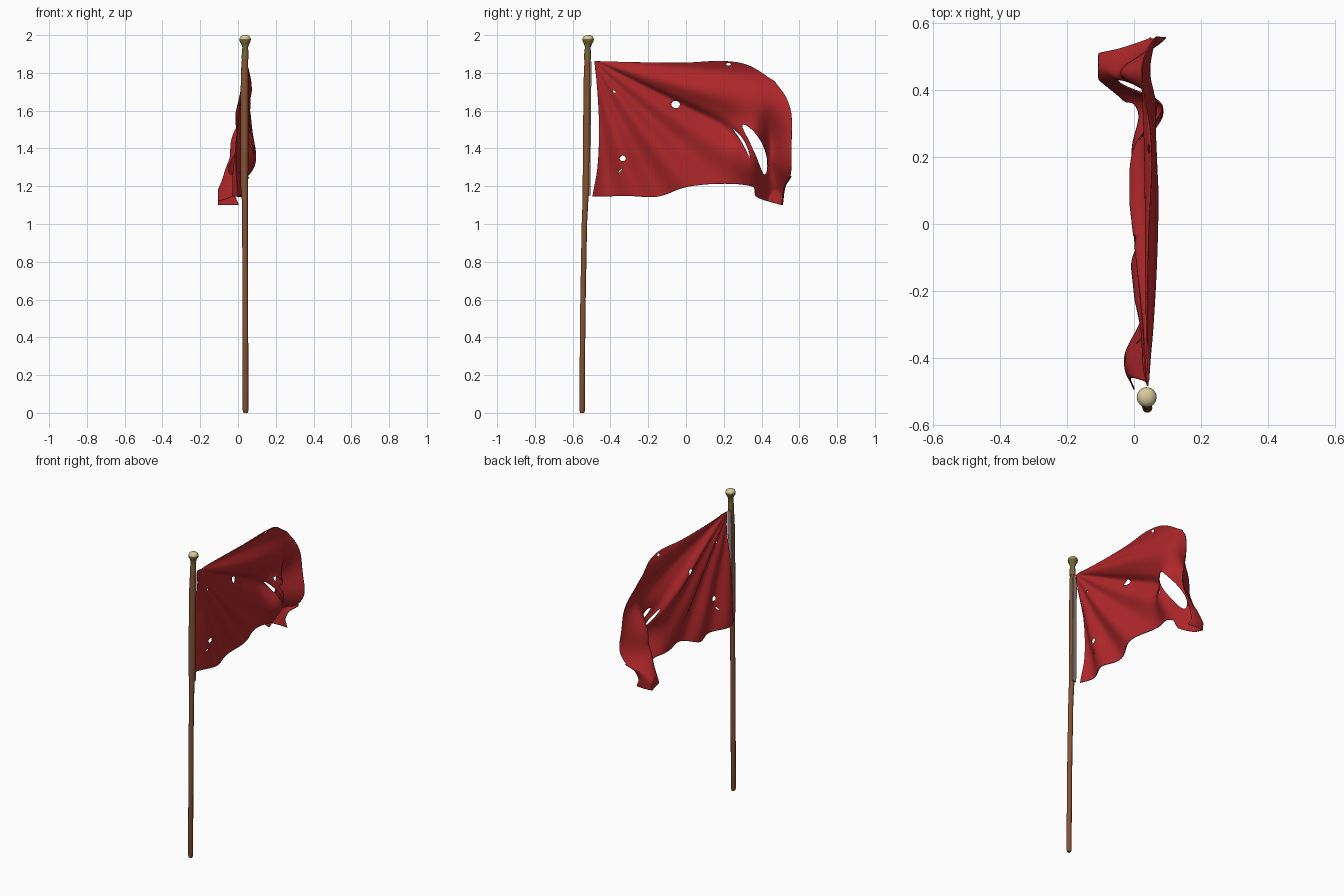
import bpy, bmesh, math
from mathutils import Vector

if "Cube" in bpy.data.objects:
    bpy.data.objects.remove(bpy.data.objects["Cube"])


def material(name, rgb):
    m = bpy.data.materials.new(name)
    m.diffuse_color = (*rgb, 1)
    m.use_nodes = True
    m.node_tree.nodes["Principled BSDF"].inputs["Base Color"].default_value = m.diffuse_color
    return m


RED = material("red cloth", (0.43, 0.020, 0.023))
BROWN = material("brown wood", (0.235, 0.088, 0.034))
OLIVE = material("dark brass", (0.18, 0.14, 0.035))
CREAM = material("pale brass", (0.68, 0.59, 0.33))
GREY = material("grey binding", (0.30, 0.22, 0.20))


def finish(bm, name, mats, angle=40):
    me = bpy.data.meshes.new(name)
    bm.to_mesh(me)
    bm.free()
    ob = bpy.data.objects.new(name, me)
    bpy.context.collection.objects.link(ob)
    for m in mats:
        me.materials.append(m)
    bpy.ops.object.select_all(action='DESELECT')
    ob.select_set(True)
    bpy.context.view_layer.objects.active = ob
    bpy.ops.object.shade_smooth_by_angle(angle=math.radians(angle))
    return ob


def lathe(name, rings, sides, mats, rule=None):
    """Stack of horizontal rings (x, y, z, radius), capped at both ends."""
    bm = bmesh.new()
    loops = []
    for x, y, z, r in rings:
        loops.append([bm.verts.new((x + r * math.cos(2 * math.pi * i / sides),
                                    y + r * math.sin(2 * math.pi * i / sides), z))
                      for i in range(sides)])
    for a, b in zip(loops, loops[1:]):
        for i in range(sides):
            j = (i + 1) % sides
            bm.faces.new((a[i], a[j], b[j], b[i]))
    bm.faces.new(loops[0][::-1])
    bm.faces.new(loops[-1])
    bm.normal_update()
    if rule:
        for f in bm.faces:
            f.material_index = rule(f)
    return finish(bm, name, mats)


# Slightly crooked wooden pole, thicker where the cloth is tied
lathe("pole", [(0.04, -0.55, 0.0, 0.011), (0.04, -0.55, 0.012, 0.015),
               (0.039, -0.547, 0.5, 0.015), (0.037, -0.538, 1.0, 0.015),
               (0.036, -0.532, 1.13, 0.016), (0.034, -0.528, 1.2, 0.020),
               (0.034, -0.525, 1.5, 0.021), (0.035, -0.522, 1.8, 0.020),
               (0.037, -0.521, 1.88, 0.016)], 10, [BROWN])

# Metal neck and rounded knob
lathe("finial", [(0.037, -0.521, 1.872, 0.018), (0.038, -0.521, 1.90, 0.018),
                 (0.038, -0.52, 1.935, 0.015), (0.038, -0.519, 1.955, 0.022),
                 (0.038, -0.518, 1.966, 0.029), (0.038, -0.518, 1.980, 0.030),
                 (0.038, -0.518, 1.991, 0.026), (0.038, -0.518, 1.998, 0.016),
                 (0.038, -0.518, 2.0, 0.005)], 16, [OLIVE, CREAM],
      lambda f: int(f.calc_center_median().z > 1.981))

# Binding strip on the cloth side of the pole
bm = bmesh.new()
bmesh.ops.create_cube(bm, size=1)
for v in bm.verts:
    top = v.co.z > 0
    v.co = Vector((0.034 + v.co.x * 0.026,
                   (-0.505 if top else -0.511) + v.co.y * 0.009,
                   1.86 if top else 1.15))
finish(bm, "binding_strip", [GREY])


# ---- Cloth ----
def sample(points, t):
    """Smooth curve through points, evaluated by chord length."""
    p = [Vector(q) for q in points]
    d = [(b - a).length for a, b in zip(p, p[1:])]
    s = t * sum(d)
    i = 0
    while i < len(d) - 1 and s > d[i]:
        s -= d[i]
        i += 1
    k = min(1, s / d[i])
    m0 = (p[i + 1] - p[i - 1]) / (d[i] + d[i - 1]) * d[i] if i else p[1] - p[0]
    m1 = ((p[i + 2] - p[i]) / (d[i] + d[i + 1]) * d[i]
          if i + 2 < len(p) else p[i + 1] - p[i])
    return ((2*k**3 - 3*k*k + 1) * p[i] + (k**3 - 2*k*k + k) * m0
            + (3*k*k - 2*k**3) * p[i + 1] + (k**3 - k*k) * m1)


# Outline of the cloth as (y, z)
TOP = [(-0.485, 1.862), (-0.2, 1.855), (0.0, 1.854), (0.2, 1.862),
       (0.33, 1.84), (0.47, 1.755)]
FLY = [(0.505, 1.10), (0.52, 1.2), (0.553, 1.26), (0.558, 1.42),
       (0.558, 1.58), (0.53, 1.67), (0.47, 1.755)]
HOIST = [(-0.495, 1.145), (-0.468, 1.3), (-0.46, 1.5), (-0.468, 1.7), (-0.485, 1.862)]
HEM = [(-0.495, 1.145), (-0.3, 1.148), (-0.15, 1.145), (0.0, 1.195), (0.18, 1.213),
       (0.355, 1.197), (0.372, 1.145), (0.505, 1.10)]


def gauss(y, z, cy, cz, sy, sz):
    return math.exp(-((y - cy) / sy) ** 2 - ((z - cz) / sz) ** 2)


def billow(y, z):
    """Sideways displacement: folds fanning from the upper tie plus large curls."""
    dy, dz = y + 0.50, 1.875 - z
    r, phi = math.hypot(dy, dz), math.atan2(dz, dy)
    grow = min(1.25, r / 0.5)
    ridge = 0.44 + 0.25 * max(0, r - 0.75)
    side = math.tanh((ridge - phi) / 0.03)
    x = 0.043 - 0.036 * dz * grow
    x += 0.019 * grow * side * math.exp(-((phi - ridge) / 0.26) ** 2)
    x += 0.015 * grow * math.sin(phi * 19 + 1.9 + 1.2 * r)
    x += 0.006 * grow * math.sin(phi * 9 + 5 * y)
    x -= 0.022 * math.exp(-((y + 0.47) / 0.09) ** 2) * min(1, max(0, dz) / 0.3)
    x += 0.075 * gauss(y, z, 0.345, 1.38, 0.08, 0.17)
    x -= 0.075 * gauss(y, z, 0.445, 1.38, 0.05, 0.17)
    x -= 0.125 * gauss(y, z, 0.49, 1.09, 0.10, 0.22)
    x += 0.085 * gauss(y, z, 0.575, 1.37, 0.065, 0.17)
    return max(-0.105, min(0.105, x))


# Tears: centre y, z, half length, half width, tilt in degrees, bend
HOLES = [(0.225, 1.846, 0.013, 0.008, 0, 0), (-0.055, 1.633, 0.023, 0.020, 10, 0),
         (-0.335, 1.347, 0.017, 0.015, 0, 0), (-0.38, 1.70, 0.009, 0.006, -60, 0),
         (-0.35, 1.28, 0.018, 0.004, 50, 0), (0.375, 1.40, 0.145, 0.029, -66, 1.2),
         (0.300, 1.43, 0.095, 0.008, -60, 1.5)]


def to_hole(h, y, z):
    c, s = math.cos(math.radians(h[4])), math.sin(math.radians(h[4]))
    a = c * (y - h[0]) + s * (z - h[1])
    b = -s * (y - h[0]) + c * (z - h[1]) + h[5] * (a * a - h[2] ** 2 / 3)
    return a / h[2], b / h[3]


def from_hole(h, a, b):
    c, s = math.cos(math.radians(h[4])), math.sin(math.radians(h[4]))
    a *= h[2]
    b = b * h[3] - h[5] * (a * a - h[2] ** 2 / 3)
    return h[0] + c * a - s * b, h[1] + s * a + c * b


NU, NV = 170, 110
us, vs = [i / NU for i in range(NU + 1)], [j / NV for j in range(NV + 1)]
top, hem = [sample(TOP, u) for u in us], [sample(HEM, u) for u in us]
hoist, fly = [sample(HOIST, v) for v in vs], [sample(FLY, v) for v in vs]
bm = bmesh.new()
grid = []
for i, u in enumerate(us):
    col = []
    for j, v in enumerate(vs):
        p = ((1 - v) * hem[i] + v * top[i] + (1 - u) * hoist[j] + u * fly[j]
             - (1 - u) * (1 - v) * hem[0] - u * (1 - v) * hem[-1]
             - (1 - u) * v * top[0] - u * v * top[-1])
        col.append(bm.verts.new((0, p[0], p[1])))
    grid.append(col)
for i in range(NU):
    for j in range(NV):
        bm.faces.new((grid[i][j], grid[i + 1][j], grid[i + 1][j + 1], grid[i][j + 1]))

# Cut each tear and pull its rim onto a clean oval
for h in HOLES:
    gone = []
    for f in bm.faces:
        c = f.calc_center_median()
        if math.hypot(*to_hole(h, c.y, c.z)) < 1:
            gone.append(f)
    rim = {v for f in gone for v in f.verts}
    bmesh.ops.delete(bm, geom=gone, context='FACES')
    for v in rim:
        if v.is_valid:
            a, b = to_hole(h, v.co.y, v.co.z)
            d = max(math.hypot(a, b), 1e-6)
            v.co.y, v.co.z = from_hole(h, a / d, b / d)
for v in bm.verts:
    v.co.x = billow(v.co.y, v.co.z)

# Lower outer corner curls round towards +x, growing out of the fly edge
curl, steps = [], 8
for j in range(27):
    edge = grid[NU][j]
    reach = 0.11 * (1 - j / 26) ** 0.6
    curl.append([edge] + [bm.verts.new((edge.co.x + reach * k / steps,
                                        edge.co.y + 0.006 * math.sin(math.pi * k / steps),
                                        edge.co.z)) for k in range(1, steps + 1)])
for a, b in zip(curl, curl[1:]):
    for k in range(steps):
        bm.faces.new((a[k], a[k + 1], b[k + 1], b[k]))
bm.normal_update()
flag = finish(bm, "flag_cloth", [RED], 60)
solid = flag.modifiers.new("thickness", 'SOLIDIFY')
solid.thickness = 0.004
solid.offset = 0
